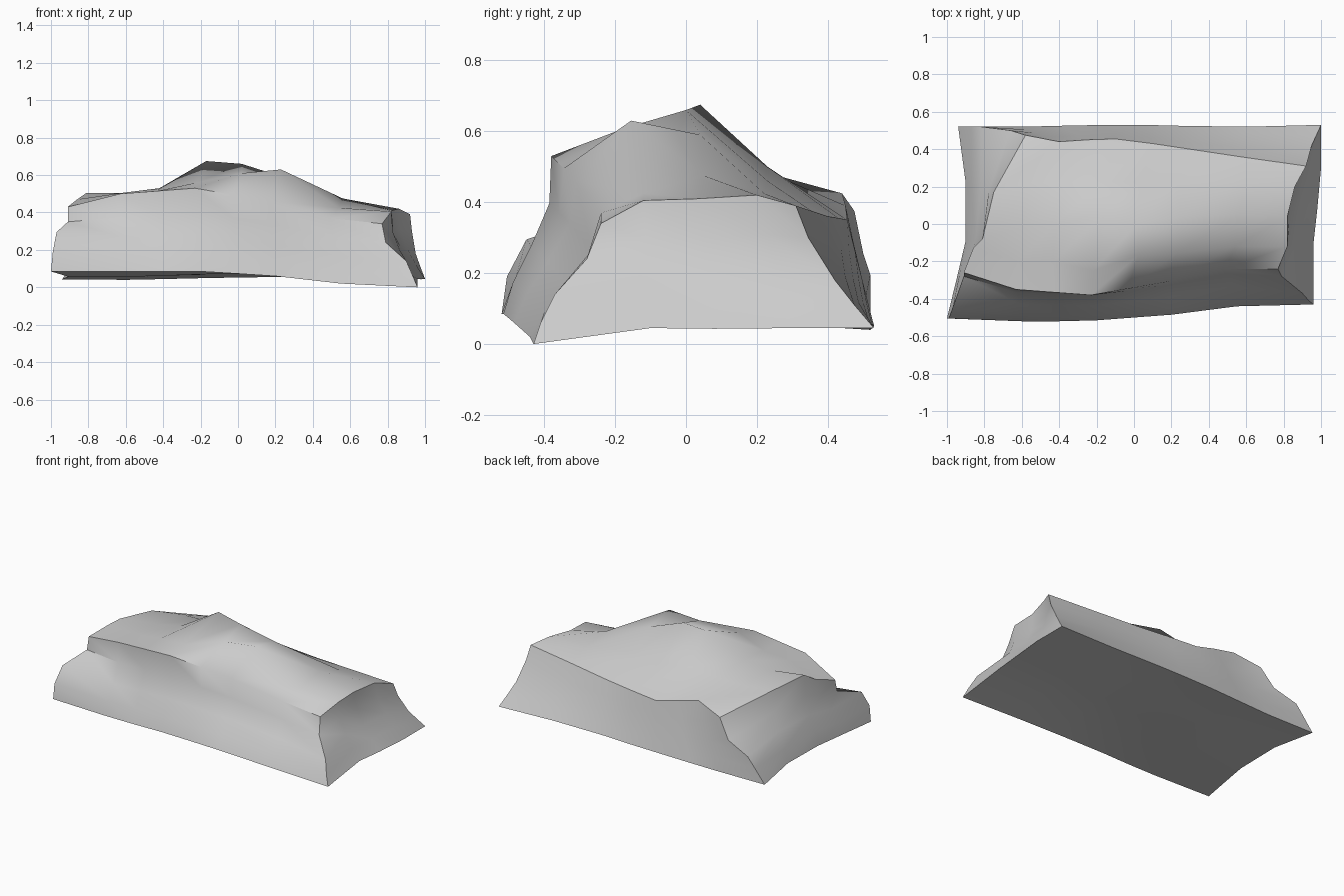
import bpy, bmesh, math
from mathutils import Vector as V

if "Cube" in bpy.data.objects:
    bpy.data.objects.remove(bpy.data.objects["Cube"])

# Top surface: sections from left to right, each running front rim -> back rim
top = [
    [(-.91, -.26, .43), (-.86, -.13, .47), (-.81, -.08, .505), (-.75, .17, .48), (-.58, .475, .375)],
    [(-.63, -.35, .50), (-.62, -.20, .505), (-.60, -.02, .505), (-.56, .22, .485), (-.40, .44, .425)],
    [(-.43, -.365, .515), (-.43, -.20, .52), (-.42, .0, .53), (-.40, .22, .49), (-.25, .45, .39)],
    [(-.23, -.38, .53), (-.22, -.25, .56), (-.17, .04, .675), (-.17, .23, .50), (-.10, .455, .35)],
    [(-.03, -.345, .495), (.02, -.17, .61), (.02, -.0, .66), (.03, .22, .48), (.10, .43, .355)],
    [(.17, -.31, .46), (.23, -.155, .63), (.24, .04, .59), (.23, .23, .46), (.30, .40, .36)],
    [(.49, -.24, .37), (.54, -.12, .425), (.56, .05, .475), (.59, .22, .425), (.60, .355, .375)],
    [(.77, -.24, .34), (.82, -.12, .405), (.82, .04, .41), (.86, .20, .42), (.92, .31, .39)],
]

# Base outline of each wall
base_front = [(-1, -.505, .085), (-.6, -.52, .085), (-.4, -.52, .085), (-.2, -.515, .085),
              (0, -.5, .073), (.2, -.485, .06), (.55, -.44, .02), (.96, -.43, 0)]
base_back = [(-.94, .52, .043), (-.6, .52, .04), (-.4, .525, .044), (-.15, .53, .05),
             (.05, .53, .053), (.25, .525, .056), (.6, .52, .053), (1, .53, .045)]
base_left = [base_front[0], (-.95, -.3, .07), (-.9, -.09, .055), (-.9, .22, .06), base_back[0]]
base_right = [base_front[-1], (.96, -.1, .045), (.98, .08, .043), (1, .3, .045), base_back[-1]]

# Middle points of the four corner edges, from rim to base
front_left = [(-.91, -.28, .35), (-.97, -.45, .295), (-.99, -.505, .19)]
front_right = [(.79, -.28, .24), (.90, -.37, .14), (.935, -.41, .06)]
back_left = [(-.66, .50, .255), (-.816, .52, .195), (-.87, .52, .13)]
back_right = [(.93, .345, .30), (.95, .42, .18), (.975, .475, .11)]

bm = bmesh.new()


def patch(rows):
    grid = [[bm.verts.new(p) for p in row] for row in rows]
    for a, b in zip(grid, grid[1:]):
        for i in range(len(a) - 1):
            bm.faces.new((a[i], a[i + 1], b[i + 1], b[i]))


def wall(rim, base, start, end, inward, pinch):
    """Hollowed wall between the rim and the base."""
    rows = [rim]
    for k, t in enumerate((.3, .57, .8)):
        mid = [V(r).lerp(V(b), t) + V(inward) * pinch[k] for r, b in zip(rim, base)]
        rows.append([start[k]] + mid[1:-1] + [end[k]])
    patch(rows + [base])


def underside(front, back, left, right):
    """Blend the four base outlines into one surface."""
    rows, n, m = [], len(front) - 1, len(left) - 1
    for j in range(m + 1):
        t, row = j / m, []
        for i in range(n + 1):
            s = i / n
            across = V(front[i]).lerp(V(back[i]), t)
            along = V(left[j]).lerp(V(right[j]), s)
            flat = V(front[0]).lerp(V(back[0]), t).lerp(V(front[n]).lerp(V(back[n]), t), s)
            row.append(across + along - flat)
        rows.append(row)
    patch(rows)


patch(top)
wall([s[0] for s in top], base_front, front_left, front_right, (0, 1, 0), (.035, .02, .0))
wall([s[-1] for s in top], base_back, back_left, back_right, (0, -1, 0), (.0, .0, .0))
wall(top[0], base_left, front_left, back_left, (1, 0, 0), (.02, .015, .0))
wall(top[-1], base_right, front_right, back_right, (-1, 0, 0), (.035, .035, .02))
underside(base_front, base_back, base_left, base_right)

# Weld the patches into one solid
bmesh.ops.remove_doubles(bm, verts=bm.verts, dist=.001)
bmesh.ops.recalc_face_normals(bm, faces=bm.faces)

mesh = bpy.data.meshes.new("rock")
bm.to_mesh(mesh)
bm.free()
rock = bpy.data.objects.new("rock", mesh)
bpy.context.collection.objects.link(rock)
bpy.context.view_layer.objects.active = rock
rock.select_set(True)
bpy.ops.object.shade_smooth_by_angle(angle=math.radians(40))
